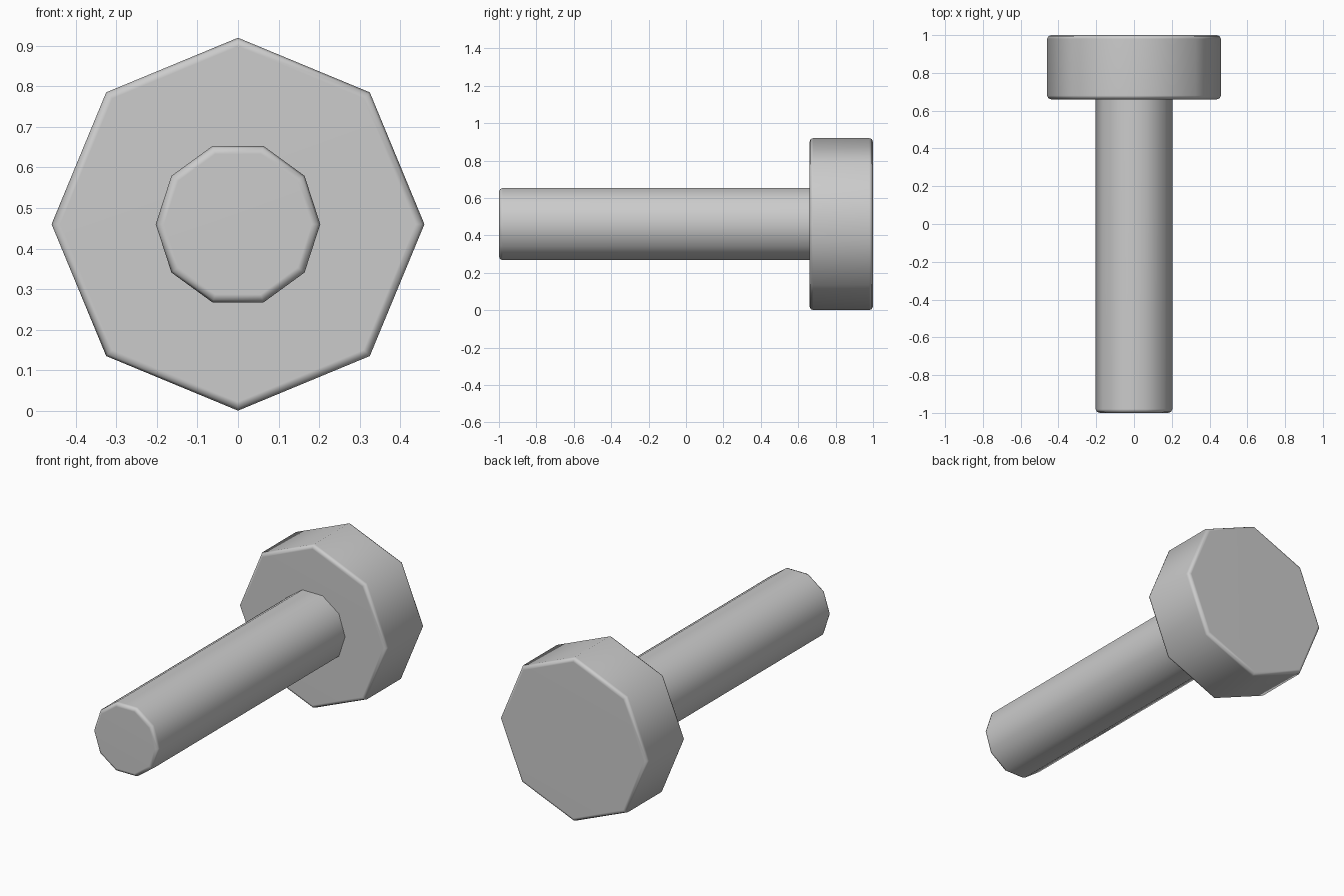
import bpy
import bmesh
from math import cos, sin, tau

cube = bpy.data.objects.get("Cube")
if cube:
    bpy.data.objects.remove(cube, do_unlink=True)

CENTRE_Z = 0.46

# Single metal colour
metal = bpy.data.materials.new("light_grey_metal")
metal.use_nodes = True
grey = (0.6, 0.6, 0.6, 1.0)
metal.diffuse_color = grey
metal.node_tree.nodes["Principled BSDF"].inputs["Base Color"].default_value = grey


def prism(name, sides, radius, y_front, y_back, bevel):
    """Regular prism along y with a corner on +x and softened rims."""
    bm = bmesh.new()
    ring = [bm.verts.new((radius * cos(tau * i / sides), y_front,
                          CENTRE_Z + radius * sin(tau * i / sides)))
            for i in range(sides)]
    cap = bm.faces.new(ring)
    grown = bmesh.ops.extrude_face_region(bm, geom=[cap], use_keep_orig=True)
    moved = [g for g in grown["geom"] if isinstance(g, bmesh.types.BMVert)]
    bmesh.ops.translate(bm, verts=moved, vec=(0, y_back - y_front, 0))
    bmesh.ops.recalc_face_normals(bm, faces=bm.faces)
    rims = [e for e in bm.edges
            if abs(e.verts[0].co.y - e.verts[1].co.y) < 1e-4]
    bmesh.ops.bevel(bm, geom=rims, offset=bevel, offset_type='OFFSET',
                    segments=2, profile=0.5, affect='EDGES')
    bmesh.ops.recalc_face_normals(bm, faces=bm.faces)
    for face in bm.faces:
        face.smooth = True
    mesh = bpy.data.meshes.new(name)
    bm.to_mesh(mesh)
    bm.free()
    mesh.materials.append(metal)
    obj = bpy.data.objects.new(name, mesh)
    bpy.context.collection.objects.link(obj)
    # Keeps the caps flat while the sides stay smooth
    obj.modifiers.new("weighted_normals", 'WEIGHTED_NORMAL')
    return obj


# Octagonal head at the back
prism("bolt_head", 8, 0.46, 0.66, 1.0, 0.02)

# Ten-sided shaft, its back end buried in the head
prism("bolt_shaft", 10, 0.203, -1.0, 0.70, 0.02)
